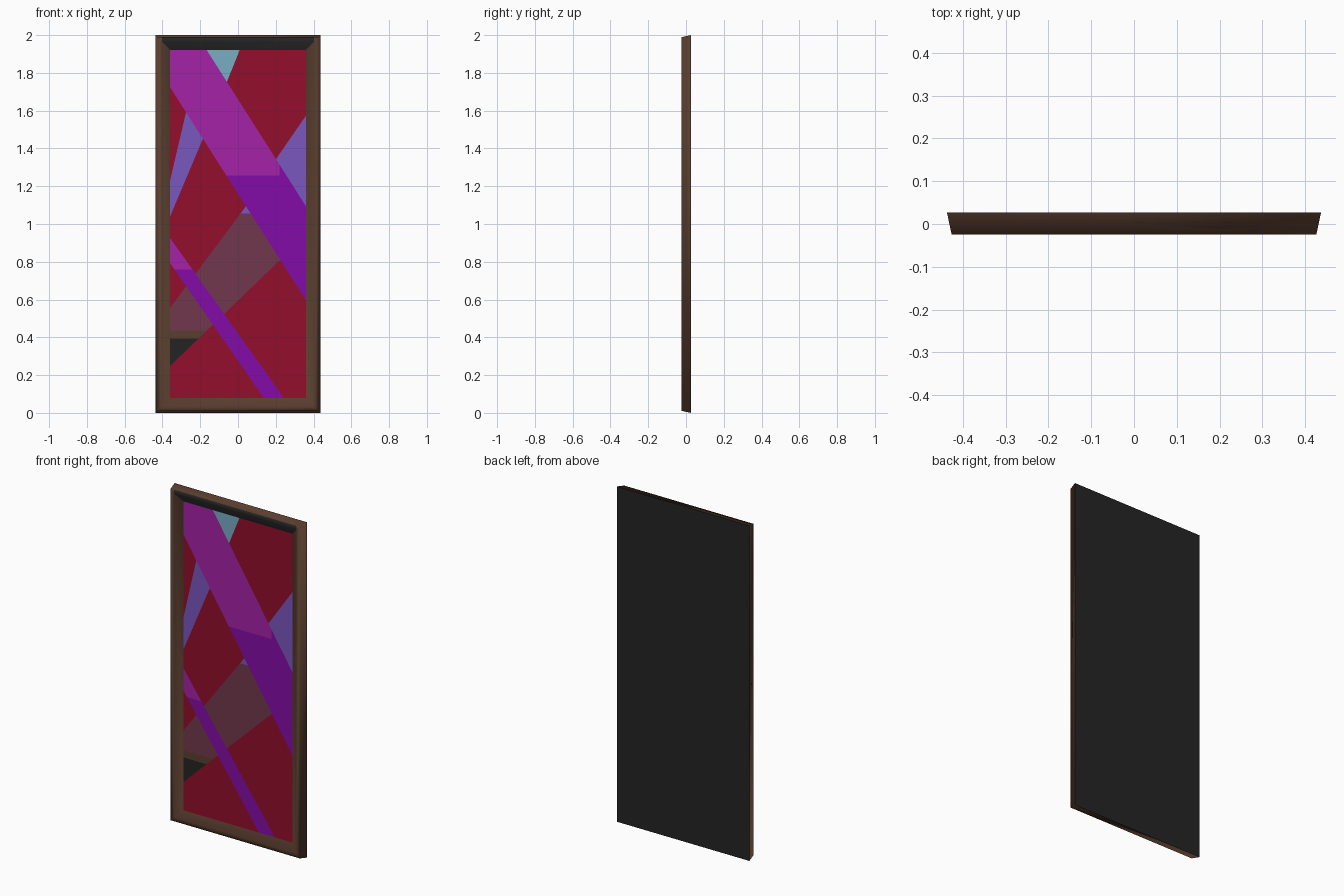
import bpy, bmesh
from mathutils import Vector

if "Cube" in bpy.data.objects:
    bpy.data.objects.remove(bpy.data.objects["Cube"])

W, H = 0.4375, 2.0          # outer half width and height
CANVAS_IN, CANVAS_Y = 0.0785, 0.0


def lin(c):
    c /= 255
    return c / 12.92 if c <= 0.04045 else ((c + 0.055) / 1.055) ** 2.4


COLOURS = {
    "crimson": (146, 14, 44), "magenta": (165, 34, 167), "purple": (132, 12, 167),
    "periwinkle": (121, 87, 189), "pale_teal": (120, 174, 196), "mauve": (113, 55, 76),
    "brown_wood": (90, 62, 47), "charcoal": (36, 36, 36),
}
MATS = {}
for name, rgb in COLOURS.items():
    m = bpy.data.materials.new(name)
    m.diffuse_color = (*[lin(c) for c in rgb], 1)
    m.use_nodes = True
    m.node_tree.nodes["Principled BSDF"].inputs["Base Color"].default_value = m.diffuse_color
    MATS[name] = m


def ring(bm, inset, y):
    """Rectangle of four corners, counter-clockwise seen from the front."""
    w, lo, hi = W - inset, inset, H - inset
    return [bm.verts.new(p) for p in ((-w, y, lo), (w, y, lo), (w, y, hi), (-w, y, hi))]


def finish(bm, name, mats, smooth=False):
    me = bpy.data.meshes.new(name)
    for f in bm.faces:
        f.smooth = smooth
    bm.to_mesh(me)
    bm.free()
    for m in mats:
        me.materials.append(MATS[m])
    ob = bpy.data.objects.new(name, me)
    bpy.context.collection.objects.link(ob)
    return ob


# Frame: splayed outer side, flat front band, inner slope down to the canvas
bm = bmesh.new()
rings = [ring(bm, i, y) for i, y in
         ((0, 0.027), (0.011, -0.025), (0.034, -0.025), (CANVAS_IN, CANVAS_Y))]
for a, b in zip(rings, rings[1:]):
    for i in range(4):
        j = (i + 1) % 4
        bm.faces.new((a[i], a[j], b[j], b[i]))
bm.normal_update()

# Dark strip on the top rail: trim the flat band near both corners
for s in (-1, 1):
    band = [f for f in bm.faces if f.normal.y < -0.99 and f.calc_center_median().z > 1.9]
    geom = set(band)
    for f in band:
        geom.update(f.edges)
        geom.update(f.verts)
    bmesh.ops.bisect_plane(bm, geom=list(geom), plane_co=(s * 0.4035, 0, 0), plane_no=(1, 0, 0))
bm.normal_update()
for f in bm.faces:
    c = f.calc_center_median()
    f.material_index = int(c.z > 1.92 and f.normal.y < -0.4 and abs(c.x) < 0.4035)
finish(bm, "frame", ["brown_wood", "charcoal"], smooth=True)

# Back board
bm = bmesh.new()
bm.faces.new(reversed(ring(bm, 0, 0.027)))
finish(bm, "back_board", ["charcoal"])

# Painted canvas: cut along straight lines (x1, z1, x2, z2), then coloured by region
LINES = {
    "wide_top": (-0.167, 1.923, 0.357, 1.098), "wide_low": (-0.362, 1.728, 0.357, 0.60),
    "thin_top": (-0.362, 0.929, 0.241, 0.082), "thin_low": (-0.362, 0.796, 0.135, 0.082),
    "pale_top": (0.045, 1.098, -0.362, 0.553), "pale_low": (0.22, 0.807, -0.362, 0.246),
    "teal": (0.01, 1.923, -0.058, 1.755), "right": (0.20, 1.342, 0.357, 1.57),
    "left_top": (-0.272, 1.606, -0.362, 1.22), "left_low": (-0.183, 1.458, -0.362, 1.034),
}
LEVELS = (1.256, 1.056, 0.76, 0.436, 0.394)


def colour(x, z):
    def over(key):
        x1, z1, x2, z2 = LINES[key]
        return z > z1 + (x - x1) * (z2 - z1) / (x2 - x1)
    if over("wide_low") and not over("wide_top"):
        return "magenta" if z > LEVELS[0] and x < 0.22 else "purple"
    if over("wide_top"):
        if over("teal"):
            return "pale_teal"
        return "crimson" if over("right") else "periwinkle"
    if over("thin_low") and not over("thin_top"):
        return "magenta" if z > LEVELS[2] else "purple"
    if over("left_low") and not over("left_top"):
        return "periwinkle"
    if over("pale_low") and not over("pale_top"):
        for level, col in zip((LEVELS[1], *LEVELS[3:]), ("periwinkle", "mauve", "brown_wood")):
            if z > level:
                return col
        return "charcoal"
    return "crimson"


bm = bmesh.new()
bm.faces.new(ring(bm, CANVAS_IN, CANVAS_Y))
cuts = list(LINES.values()) + [(0, z, 1, z) for z in LEVELS] + [(0.22, 0, 0.22, 1)]
for x1, z1, x2, z2 in cuts:
    bmesh.ops.bisect_plane(bm, geom=bm.verts[:] + bm.edges[:] + bm.faces[:], dist=1e-5,
                           plane_co=(x1, 0, z1), plane_no=Vector((z2 - z1, 0, x1 - x2)).normalized())
names = list(COLOURS)
for f in bm.faces:
    c = f.calc_center_median()
    f.material_index = names.index(colour(c.x, c.z))
finish(bm, "painted_canvas", names)
